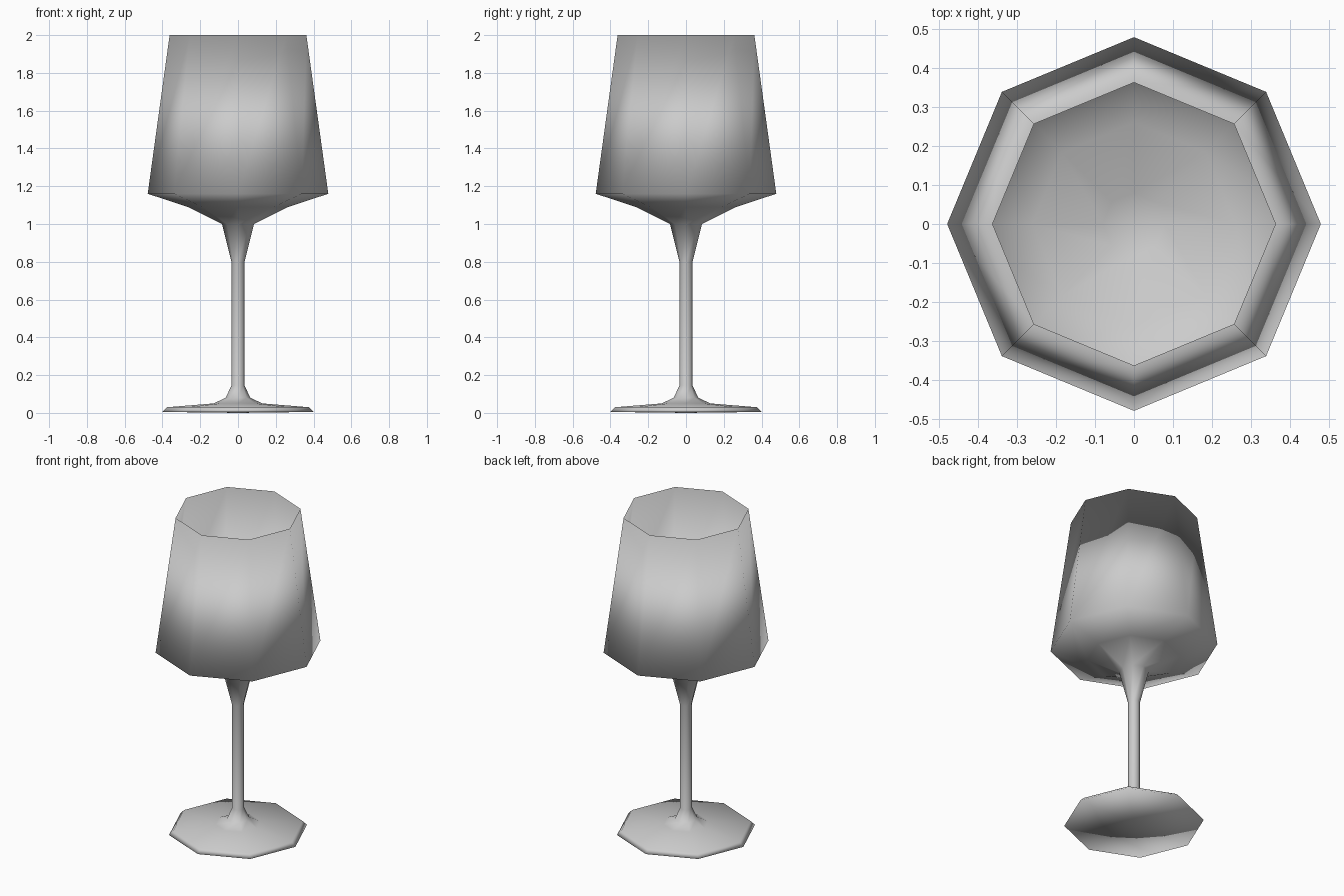
import bpy
import bmesh
from math import cos, sin, tau

if "Cube" in bpy.data.objects:
    bpy.data.objects.remove(bpy.data.objects["Cube"])

SIDES = 8


def lathe(name, profile):
    """Revolve an (r, z) profile round z; points with r = 0 become poles."""
    bm = bmesh.new()
    rings = []
    for r, z in profile:
        n = SIDES if r > 0 else 1
        rings.append([bm.verts.new((r * cos(tau * i / SIDES), r * sin(tau * i / SIDES), z))
                      for i in range(n)])
    for a, b in zip(rings, rings[1:]):
        for i in range(SIDES):
            j = (i + 1) % SIDES
            corners = [a[i % len(a)], a[j % len(a)], b[j % len(b)], b[i % len(b)]]
            bm.faces.new(list(dict.fromkeys(corners)))
    bmesh.ops.recalc_face_normals(bm, faces=bm.faces)
    for f in bm.faces:
        f.smooth = True
    mesh = bpy.data.meshes.new(name)
    bm.to_mesh(mesh)
    bm.free()
    obj = bpy.data.objects.new(name, mesh)
    bpy.context.collection.objects.link(obj)
    return obj


# Foot, stem and thin-walled bowl in one continuous profile
foot = [(0, 0), (0.40, 0.005), (0.375, 0.03), (0.13, 0.05)]
stem = [(0.065, 0.08), (0.035, 0.145), (0.035, 0.80), (0.085, 1.0)]
bowl_outside = [(0.265, 1.09), (0.478, 1.16), (0.362, 2.0)]
bowl_inside = [(0.470, 1.17), (0.26, 1.10), (0.08, 1.015), (0, 1.01)]
lathe("goblet", foot + stem + bowl_outside + bowl_inside)
